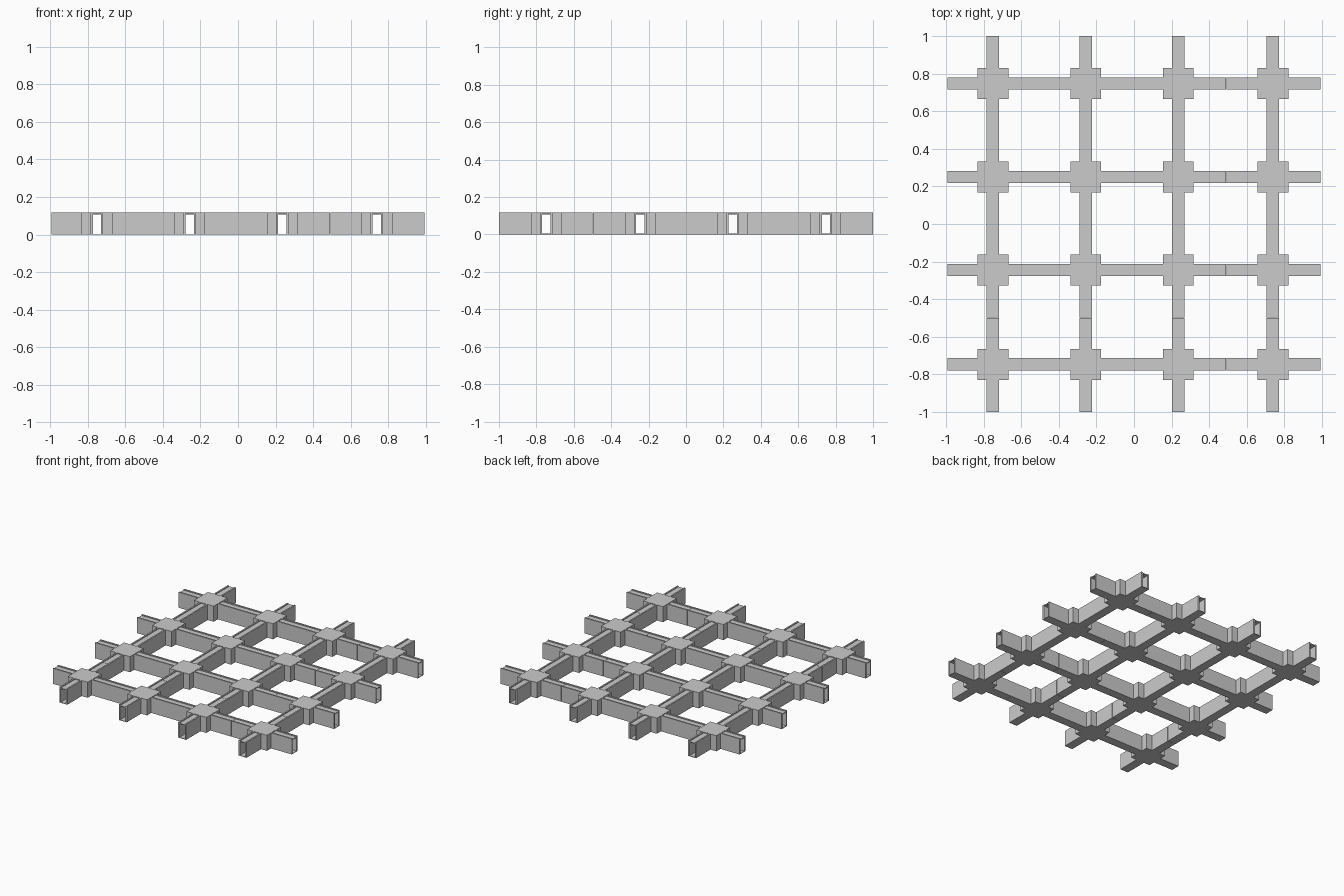
import bpy, bmesh
from mathutils import Matrix, Vector

if "Cube" in bpy.data.objects:
    bpy.data.objects.remove(bpy.data.objects["Cube"])

XS = [-0.751, -0.257, 0.236, 0.739]   # junction centres
YS = [-0.747, -0.245, 0.250, 0.748]
EX, EY = 0.993, 1.0                   # outer ends of the rails
X_SEAM, Y_SEAM = 0.490, -0.498        # joints between modules
H, R, W, T = 0.117, 0.082, 0.033, 0.011   # height, hub half, arm half, wall
FLOOR, LID0, LID1 = 0.004, 0.106, 0.111
GAP = 0.001


def box(bm, x0, x1, y0, y1, z0, z1):
    m = Matrix.Translation(((x0 + x1) / 2, (y0 + y1) / 2, (z0 + z1) / 2))
    m = m @ Matrix.Diagonal(Vector((x1 - x0, y1 - y0, z1 - z0, 1)))
    bmesh.ops.create_cube(bm, size=1, matrix=m)


def finish(bm, name):
    me = bpy.data.meshes.new(name)
    bm.to_mesh(me)
    bm.free()
    bpy.context.collection.objects.link(bpy.data.objects.new(name, me))


def spans(centres, end, seam):
    """Rail lengths between hubs, split at the module seam."""
    edges = [-end] + [c + s * R for c in centres for s in (-1, 1)] + [end]
    out = []
    for a, b in zip(edges[::2], edges[1::2]):
        out += [(a, seam - GAP), (seam + GAP, b)] if a < seam < b else [(a, b)]
    return out


def rails(name, lanes, lengths, along_x):
    bm = bmesh.new()
    for c in lanes:
        for a, b in lengths:
            # two side walls, floor and recessed lid
            for u0, u1, z0, z1 in ((-W, -W + T, 0, H), (W - T, W, 0, H),
                                   (-W + T, W - T, 0, FLOOR),
                                   (-W + T, W - T, LID0, LID1)):
                if along_x:
                    box(bm, a, b, c + u0, c + u1, z0, z1)
                else:
                    box(bm, c + u0, c + u1, a, b, z0, z1)
    finish(bm, name)


rails("cross_rails", YS, spans(XS, EX, X_SEAM), True)
rails("long_rails", XS, spans(YS, EY, Y_SEAM), False)

# Hollow square hubs, open where the rails enter
bm = bmesh.new()
I = W - T
for x in XS:
    for y in YS:
        box(bm, x - R, x + R, y - R, y + R, 0, FLOOR)
        box(bm, x - R, x + R, y - R, y + R, LID0, H)
        for s in (-1, 1):
            for a, b in ((-R, -I), (I, R)):
                lo, hi = sorted((s * R, s * (R - T)))
                box(bm, x + a, x + b, y + lo, y + hi, FLOOR, LID0)
                a2, b2 = max(a, -R + T), min(b, R - T)
                box(bm, x + lo, x + hi, y + a2, y + b2, FLOOR, LID0)
finish(bm, "junction_hubs")
